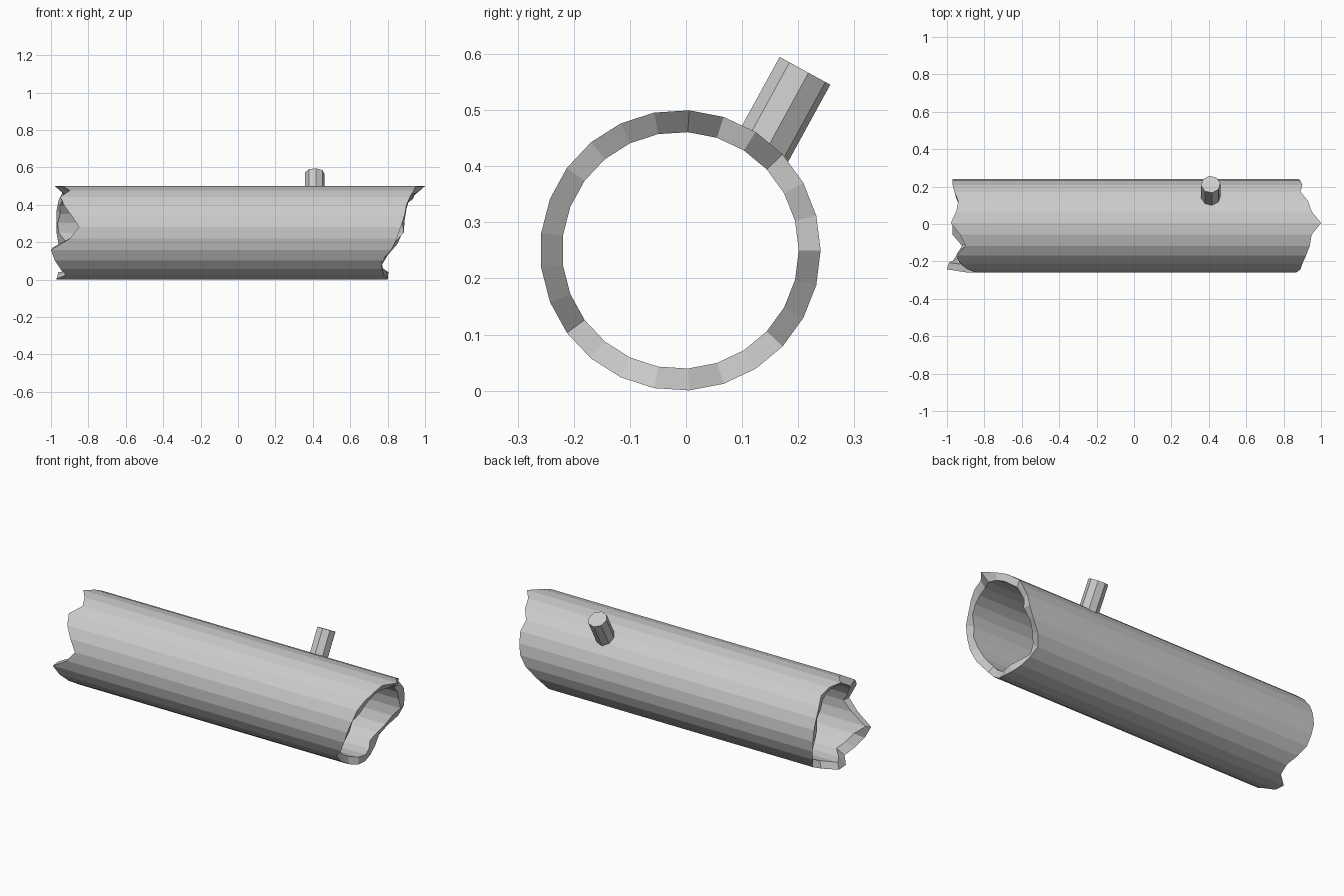
import bpy, math, random
from mathutils import Vector

if "Cube" in bpy.data.objects:
    bpy.data.objects.remove(bpy.data.objects["Cube"])

random.seed(4)
N = 25                      # sides of the log
CY, CZ, R_OUT, R_IN = -0.01, 0.25, 0.25, 0.211

# Broken end positions along x, one per side, starting at the back (+y) and rising
left = [-.97, -.97, -.97, -.96, -.94, -.95, -.98, -.93, -.90, -.95, -.93, -.89, -.85,
        -.90, -1.0, -.98, -.95, -.92, -.97, -.97, -.90, -.89, -.92, -.95, -.96]
right = [.88, .89, .90, .89, .93, .95, 1.0, .95, .94, .92, .90, .89, .87,
         .85, .82, .77, .77, .78, .80, .80, .79, .78, .77, .80, .85]


def make_object(name, verts, faces):
    mesh = bpy.data.meshes.new(name)
    mesh.from_pydata(verts, [], faces)
    mesh.update()
    obj = bpy.data.objects.new(name, mesh)
    bpy.context.collection.objects.link(obj)
    return obj


def ring(radius, xs):
    pts = []
    for k, x in enumerate(xs):
        a = math.tau * k / len(xs)
        pts.append((x, CY + radius * math.cos(a), CZ + radius * math.sin(a)))
    return pts


def bridge(a, b, n):
    return [(a + k, a + (k + 1) % n, b + (k + 1) % n, b + k) for k in range(n)]


# Hollow log: outer skin, ragged rims and inner wall
in_left = [x + random.uniform(0.0, 0.05) for x in left]
in_right = [x - random.uniform(-0.01, 0.025) for x in right]
in_right[6] = 0.95
verts = (ring(R_OUT, left) + ring(R_OUT, right)
         + ring(R_IN, in_right) + ring(R_IN, in_left))
faces = []
for i in range(4):
    faces += bridge(i * N, (i + 1) % 4 * N, N)
log = make_object("hollow_log", verts, [f[::-1] for f in faces])

# Branch stub: eight-sided peg leaning out of the upper back
S = 8
axis = Vector((0, 0.48, 0.877)).normalized()
side = Vector((0, axis.z, -axis.y))
tip = Vector((0.41, 0.212, 0.57))
base = tip - axis * 0.165
verts = []
for centre in (base, tip):
    for k in range(S):
        a = math.radians(37 + 360 / S * k)
        verts.append(centre + 0.052 * (side * math.cos(a) + Vector((1, 0, 0)) * math.sin(a)))
faces = bridge(0, S, S) + [tuple(reversed(range(S))), tuple(range(S, 2 * S))]
# side x (+x) points along the axis, so the winding above may need no flip
if side.cross(Vector((1, 0, 0))).dot(axis) < 0:
    faces = [f[::-1] for f in faces]
make_object("branch_stub", verts, faces)
